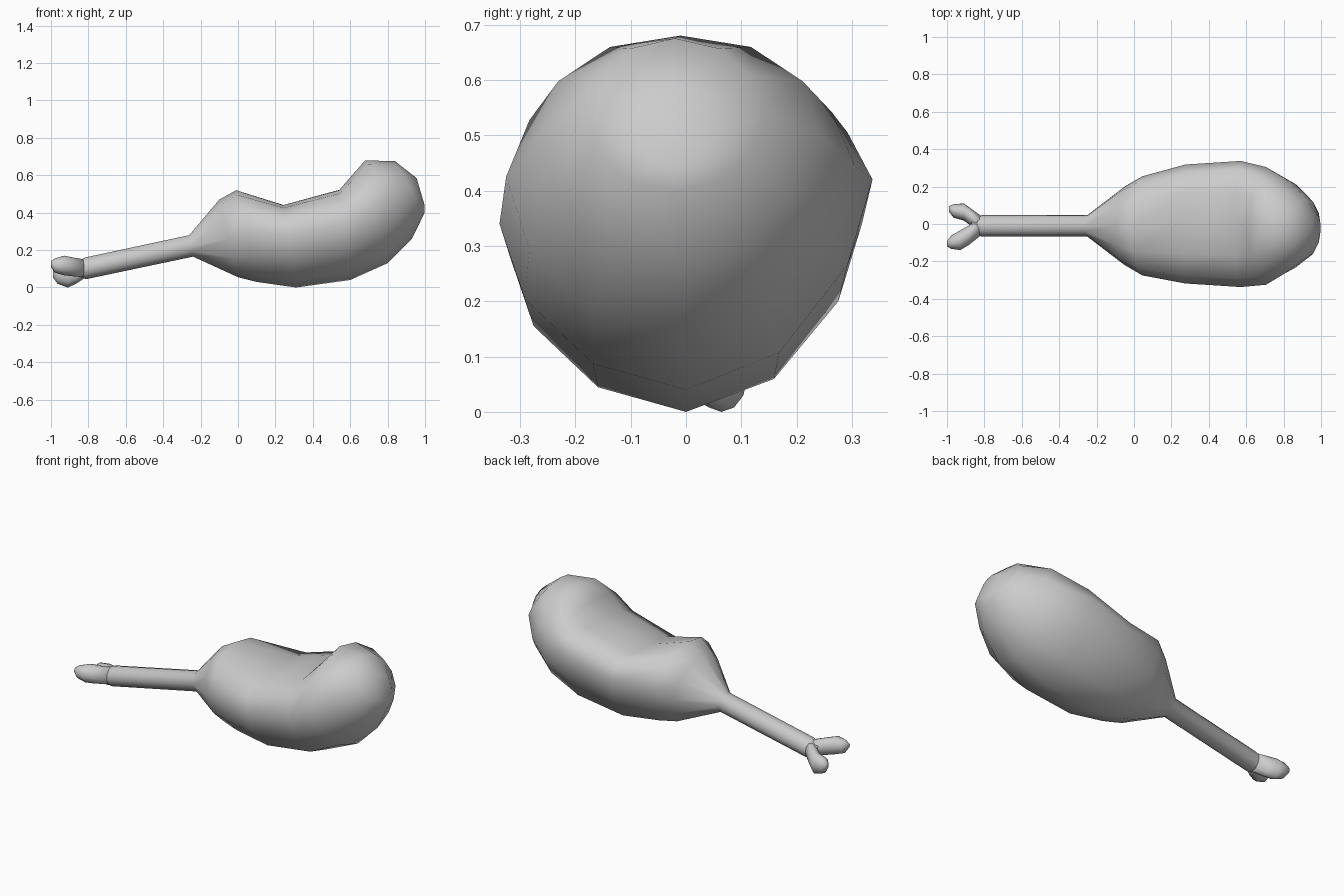
import bpy, bmesh, math
from mathutils import Vector

SIDES = 12


def loft(name, sections):
    """Section: top x, top z, bottom x, bottom z, half width, y, back lift, front lift."""
    bm = bmesh.new()
    rings = []
    for tx, tz, bx, bz, w, y, *lifts in sections:
        back, front = lifts or (0, 0)
        top, bot = Vector((tx, y, tz)), Vector((bx, y, bz))
        mid, up = (top + bot) / 2, (top - bot) / 2
        ring = []
        for i in range(SIDES):
            a = math.tau * i / SIDES
            s = math.sin(a)
            p = mid + up * math.cos(a)
            p.y += w * s
            p.z += (back if s > 0 else front) * s * s
            ring.append(bm.verts.new(p))
        rings.append(ring)
    for r, s in zip(rings, rings[1:]):
        for i in range(SIDES):
            j = (i + 1) % SIDES
            bm.faces.new((r[i], r[j], s[j], s[i]))
    bm.faces.new(rings[0])
    bm.faces.new(rings[-1])
    bmesh.ops.recalc_face_normals(bm, faces=bm.faces)
    mesh = bpy.data.meshes.new(name)
    bm.to_mesh(mesh)
    bm.free()
    for p in mesh.polygons:
        p.use_smooth = True
    ob = bpy.data.objects.new(name, mesh)
    bpy.context.collection.objects.link(ob)


# Bone shaft flowing into the curved meat with its raised round end
loft("meat_and_bone", [
    (-0.87, 0.13, -0.87, 0.06, 0.04, -0.01),
    (-0.82, 0.16, -0.81, 0.045, 0.057, -0.01),
    (-0.26, 0.28, -0.24, 0.165, 0.057, -0.01),
    (-0.10, 0.47, 0.00, 0.055, 0.21, -0.01),
    (-0.01, 0.52, 0.10, 0.03, 0.265, -0.01, 0.04, 0.03),
    (0.24, 0.44, 0.31, 0.00, 0.318, 0.0, 0.12, 0.06),
    (0.54, 0.52, 0.60, 0.04, 0.337, 0.0, 0.14, 0.06),
    (0.61, 0.60, 0.80, 0.13, 0.315, -0.01, 0.08, 0.06),
    (0.68, 0.68, 0.93, 0.26, 0.255, -0.01, 0.03, 0.03),
    (0.84, 0.675, 0.998, 0.40, 0.16, -0.02),
    (0.955, 0.585, 0.998, 0.44, 0.07, -0.02),
])


def knuckle(name, rows):
    """Rounded knob along x; row: x, top z, bottom z, half width, y."""
    loft(name, [(x, t, x, b, w, y) for x, t, b, w, y in rows])


# Two splayed knuckles at the bone end
knuckle("front_knuckle", [
    (-0.82, 0.15, 0.055, 0.05, -0.012),
    (-0.88, 0.16, 0.06, 0.052, -0.058),
    (-0.93, 0.17, 0.065, 0.053, -0.087),
    (-0.98, 0.155, 0.08, 0.034, -0.098),
    (-1.0, 0.14, 0.11, 0.014, -0.105),
])
knuckle("back_knuckle", [
    (-0.82, 0.15, 0.05, 0.05, -0.005),
    (-0.865, 0.135, 0.02, 0.046, 0.032),
    (-0.91, 0.12, 0.0, 0.046, 0.064),
    (-0.965, 0.11, 0.02, 0.036, 0.07),
    (-0.99, 0.09, 0.055, 0.014, 0.08),
])
